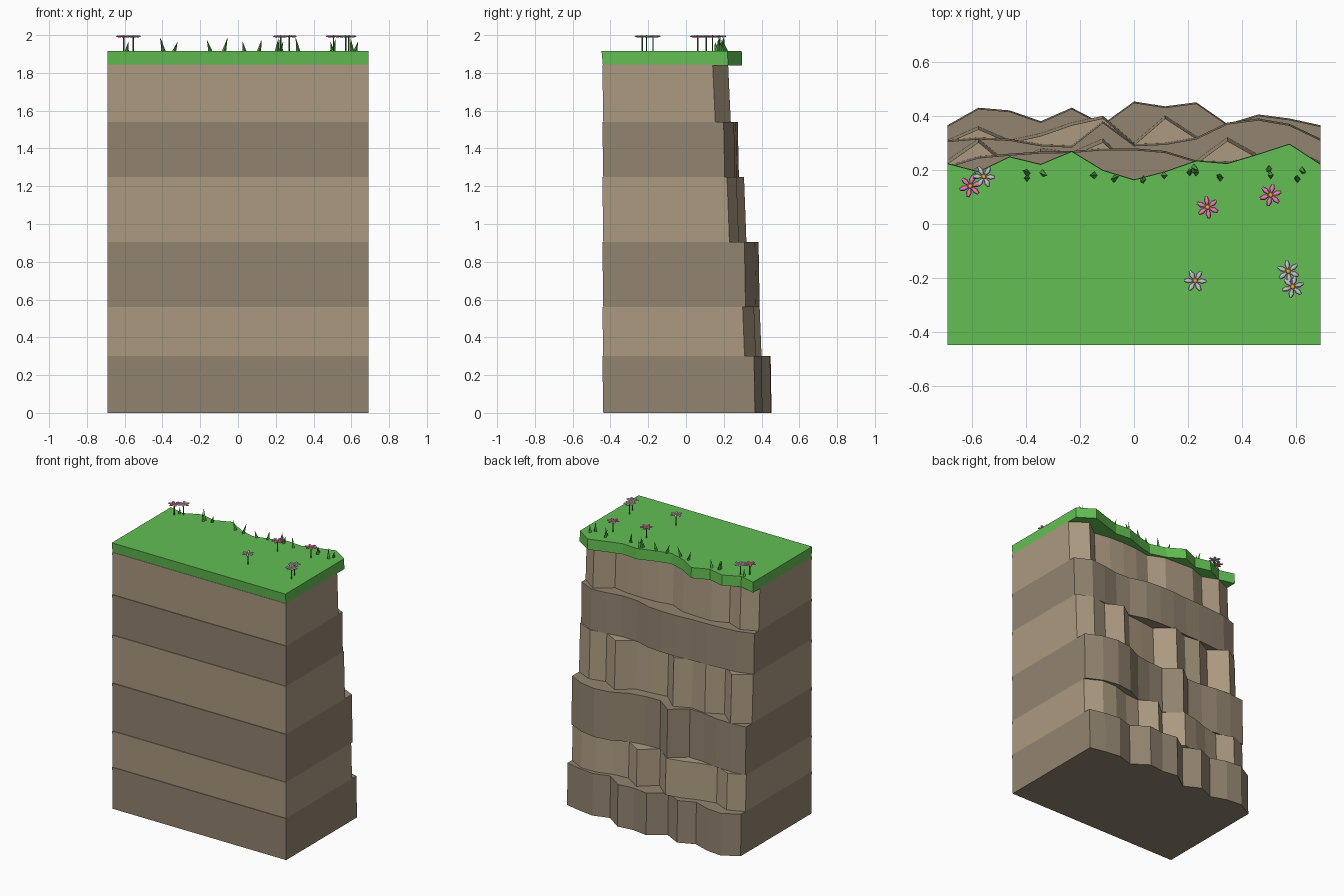
import bpy, bmesh, math
from mathutils import Matrix, Color

if "Cube" in bpy.data.objects:
    bpy.data.objects.remove(bpy.data.objects["Cube"])


def material(name, rgb):
    """Material from a screen (sRGB) colour."""
    m = bpy.data.materials.new(name)
    m.diffuse_color = (*Color(rgb).from_srgb_to_scene_linear(), 1)
    m.use_nodes = True
    m.node_tree.nodes["Principled BSDF"].inputs["Base Color"].default_value = m.diffuse_color
    return m


LIGHT = material("light_rock", (0.675, 0.605, 0.505))
DARK = material("dark_rock", (0.575, 0.52, 0.44))
GREEN = material("grass", (0.385, 0.75, 0.325))
BLADE = material("blade", (0.30, 0.62, 0.26))
STEM = material("stem", (0.25, 0.50, 0.22))
PINK = material("pink_petal", (0.95, 0.50, 0.75))
WHITE = material("white_petal", (0.80, 0.78, 0.83))
GOLD = material("flower_centre", (0.95, 0.70, 0.20))


def finish(bm, name, mats):
    bmesh.ops.recalc_face_normals(bm, faces=bm.faces)
    me = bpy.data.meshes.new(name)
    bm.to_mesh(me)
    bm.free()
    for m in mats:
        me.materials.append(m)
    ob = bpy.data.objects.new(name, me)
    bpy.context.collection.objects.link(ob)
    return ob


def slab(name, z0, z1, edge, taper, mat, front0=-0.438, front1=-0.443):
    """Flat slab with a straight front and a jagged back edge."""
    n = len(edge) - 1
    xs = [-0.69 + 1.38 * i / n for i in range(n + 1)]
    bm = bmesh.new()
    rings = []
    for z, front, off in ((z0, front0, 0), (z1, front1, -taper)):
        pts = [(-0.69, front), (0.69, front)]
        pts += [(x, y + off) for x, y in reversed(list(zip(xs, edge)))]
        rings.append([bm.verts.new((x, y, z)) for x, y in pts])
    low, top = rings
    bm.faces.new(low)
    bm.faces.new(top)
    for i in range(len(low)):
        j = (i + 1) % len(low)
        bm.faces.new((low[i], low[j], top[j], top[i]))
    return finish(bm, name, [mat])


# Rock strata, stepping inward with height
levels = [0, 0.30, 0.56, 0.905, 1.25, 1.54, 1.845]
tapers = [.005, .010, .006, .013, .006, .014]
edges = [
    (.365, .43, .42, .38, .43, .37, .453, .435, .45, .37, .405, .39, .365),
    (.31, .36, .31, .335, .375, .40, .30, .40, .325, .335, .37, .37, .31),
    (.31, .32, .315, .295, .29, .38, .295, .30, .32, .375, .39, .37, .315),
    (.235, .315, .22, .28, .265, .315, .21, .225, .235, .32, .255, .28, .23),
    (.215, .25, .26, .268, .27, .28, .28, .27, .235, .23, .25, .26, .205),
    (.16, .21, .165, .21, .205, .20, .15, .17, .175, .17, .15, .237, .155),
]
for i, e in enumerate(edges):
    slab(f"rock_layer_{i + 1}", levels[i], levels[i + 1], e, tapers[i],
         LIGHT if i % 2 else DARK)

# Grass cap overhanging the cliff
slab("grass_cap", 1.84, 1.915,
     (.225, .195, .25, .222, .27, .20, .165, .195, .235, .225, .26, .297, .222),
     0.002, GREEN, -0.44, -0.447)

# Grass blades near the cliff edge: x, y, lean in x
blades = [(-.59, .18, .01), (-.395, .17, -.01), (-.393, .187, -.02), (-.34, .19, .02),
          (-.145, .18, -.02), (-.075, .165, .02), (.035, .165, -.01), (.11, .18, .015),
          (.205, .19, .01), (.22, .21, .02), (.23, .19, -.01), (.32, .17, -.015),
          (.50, .205, -.01), (.505, .18, .01), (.605, .165, -.01), (.62, .20, .015)]
bm = bmesh.new()
for i, (x, y, lean) in enumerate(blades):
    ring = [bm.verts.new((x + dx, y + dy, 1.91)) for dx, dy in
            ((.012, 0), (0, .015), (-.012, 0), (0, -.015))]
    tip = bm.verts.new((x + lean, y + .012 * (i % 3 - 1), 1.965 + .012 * (i % 3)))
    bm.faces.new(ring)
    for k in range(4):
        bm.faces.new((ring[k], ring[(k + 1) % 4], tip))
finish(bm, "grass_blades", [BLADE])


def flower(name, x, y, petal, turn):
    """Thin stem, six flat petals and a round centre."""
    bm = bmesh.new()

    def paint(verts, index):
        for f in {f for v in verts for f in v.link_faces}:
            f.material_index = index

    stem = bmesh.ops.create_cone(
        bm, cap_ends=True, segments=5, radius1=.0035, radius2=.0035, depth=.08,
        matrix=Matrix.Translation((x, y, 1.95)))
    paint(stem["verts"], 0)
    for k in range(6):
        m = (Matrix.Translation((x, y, 1.993))
             @ Matrix.Rotation(turn + k * math.tau / 6, 4, "Z")
             @ Matrix.Translation((.025, 0, 0))
             @ Matrix.Diagonal((.019, .0105, .005, 1)))
        paint(bmesh.ops.create_uvsphere(bm, u_segments=6, v_segments=4,
                                        radius=1, matrix=m)["verts"], 1)
    m = Matrix.Translation((x, y, 1.993)) @ Matrix.Diagonal((.011, .011, .007, 1))
    paint(bmesh.ops.create_uvsphere(bm, u_segments=6, v_segments=4,
                                    radius=1, matrix=m)["verts"], 2)
    finish(bm, name, [STEM, petal, GOLD])


# Flowers
spots = [(-.605, .14, PINK), (-.555, .175, WHITE), (.272, .062, PINK), (.505, .107, PINK),
         (.226, -.21, WHITE), (.57, -.175, WHITE), (.587, -.232, WHITE)]
for i, (x, y, petal) in enumerate(spots):
    flower(f"flower_{i + 1}", x, y, petal, 0.3 + 0.7 * i)
